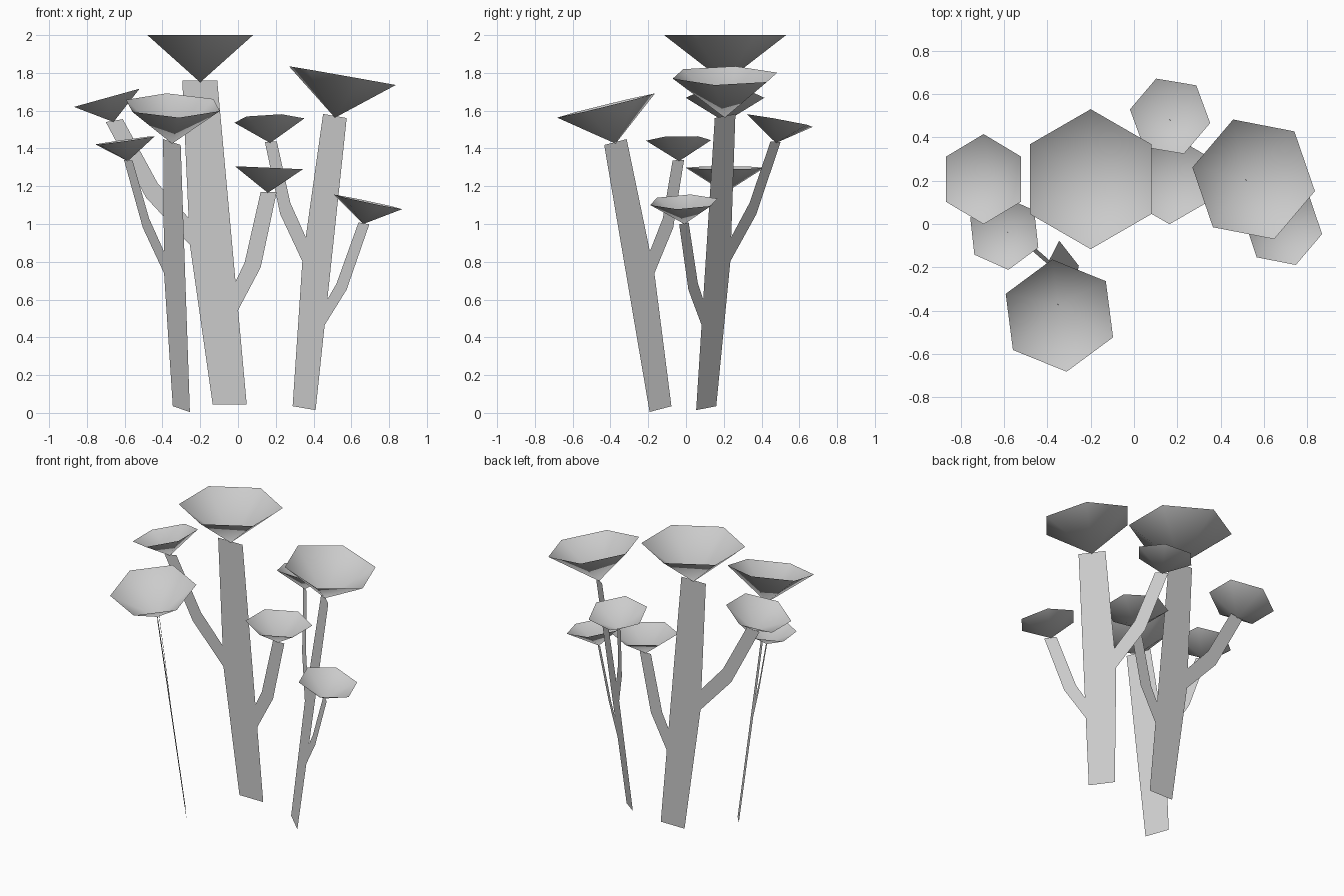
import bpy
import bmesh
from math import cos, sin, radians, pi
from mathutils import Matrix, Vector

cube = bpy.data.objects.get("Cube")
if cube:
    bpy.data.objects.remove(cube, do_unlink=True)

# One matte grey for the whole plant group
grey = bpy.data.materials.new("plain grey")
grey.use_nodes = True
COLOUR = (0.6, 0.6, 0.6, 1)
grey.diffuse_color = COLOUR
grey.node_tree.nodes["Principled BSDF"].inputs["Base Color"].default_value = COLOUR

# Flat outlines in the plane of a tree: across, up (measured from the trunk foot)
TRUNK = [(-0.09, 0), (0.09, 0), (0.029, 0.47), (0.009, 0.605), (-0.031, 0.875),
         (-0.066, 1.715), (-0.251, 1.715), (-0.211, 0.98), (-0.211, 0.845)]
HIGH_BRANCH = [(-0.211, 0.98), (-0.381, 1.17), (-0.566, 1.51),
               (-0.656, 1.495), (-0.443, 1.095), (-0.211, 0.845)]
LOW_BRANCH = [(0.029, 0.47), (0.164, 0.725), (0.249, 1.125),
              (0.164, 1.125), (0.079, 0.75), (0.009, 0.605)]


def add_object(name, bm, matrix, smooth=False):
    for face in bm.faces:
        face.smooth = smooth
    mesh = bpy.data.meshes.new(name)
    bm.to_mesh(mesh)
    bm.free()
    mesh.materials.append(grey)
    obj = bpy.data.objects.new(name, mesh)
    obj.matrix_world = matrix
    bpy.context.collection.objects.link(obj)


def sheet(name, outline, matrix):
    """A flat cut-out standing in the tree plane."""
    bm = bmesh.new()
    bm.faces.new([bm.verts.new((x, 0, z)) for x, z in outline])
    bmesh.ops.triangulate(bm, faces=bm.faces[:])
    add_object(name, bm, matrix)


def bowl(name, across, up, radius, height, tilt, matrix):
    """An open six-sided cone resting on its point."""
    bm = bmesh.new()
    tip = bm.verts.new((0, 0, 0))
    rim = [bm.verts.new((radius * sin(i * pi / 3), radius * cos(i * pi / 3), height))
           for i in range(6)]
    for i in range(6):
        bm.faces.new((tip, rim[(i + 1) % 6], rim[i]))
    place = Matrix.Translation((across, 0, up)) @ Matrix.Rotation(radians(tilt), 4, 'Y')
    add_object(name, bm, matrix @ place, smooth=True)


def tree(name, foot, across, up, scale, low_branch=True):
    """One tree, set on its foot with its plane spanned by across and up."""
    v = Vector(up).normalized()
    u = Vector(across)
    u = (u - v * u.dot(v)).normalized()
    turn = Matrix((u, v.cross(u), v)).transposed().to_4x4()
    matrix = Matrix.Translation(foot) @ turn @ Matrix.Scale(scale, 4)

    sheet(name + "_trunk", TRUNK, matrix)
    bowl(name + "_crown_bowl", -0.156, 1.705, 0.323, 0.25, 0, matrix)
    sheet(name + "_high_branch", HIGH_BRANCH, matrix)
    bowl(name + "_high_bowl", -0.615, 1.495, 0.208, 0.133, -15.5, matrix)
    if low_branch:
        sheet(name + "_low_branch", LOW_BRANCH, matrix)
        bowl(name + "_low_bowl", 0.202, 1.12, 0.208, 0.133, 2.5, matrix)


tree("middle_tree", (-0.044, 0.207, 0.045), (1, 0, 0), (0, 0, 1), 1)
tree("left_tree", (0.35, 0.107, 0.025), (0.745, -0.652, -0.124), (0.174, 0.004, 0.985), 0.905)
tree("right_tree", (-0.3, -0.135, 0.02), (0.604, -0.778, -0.174), (0.021, -0.24, 0.978), 0.833,
     low_branch=False)
